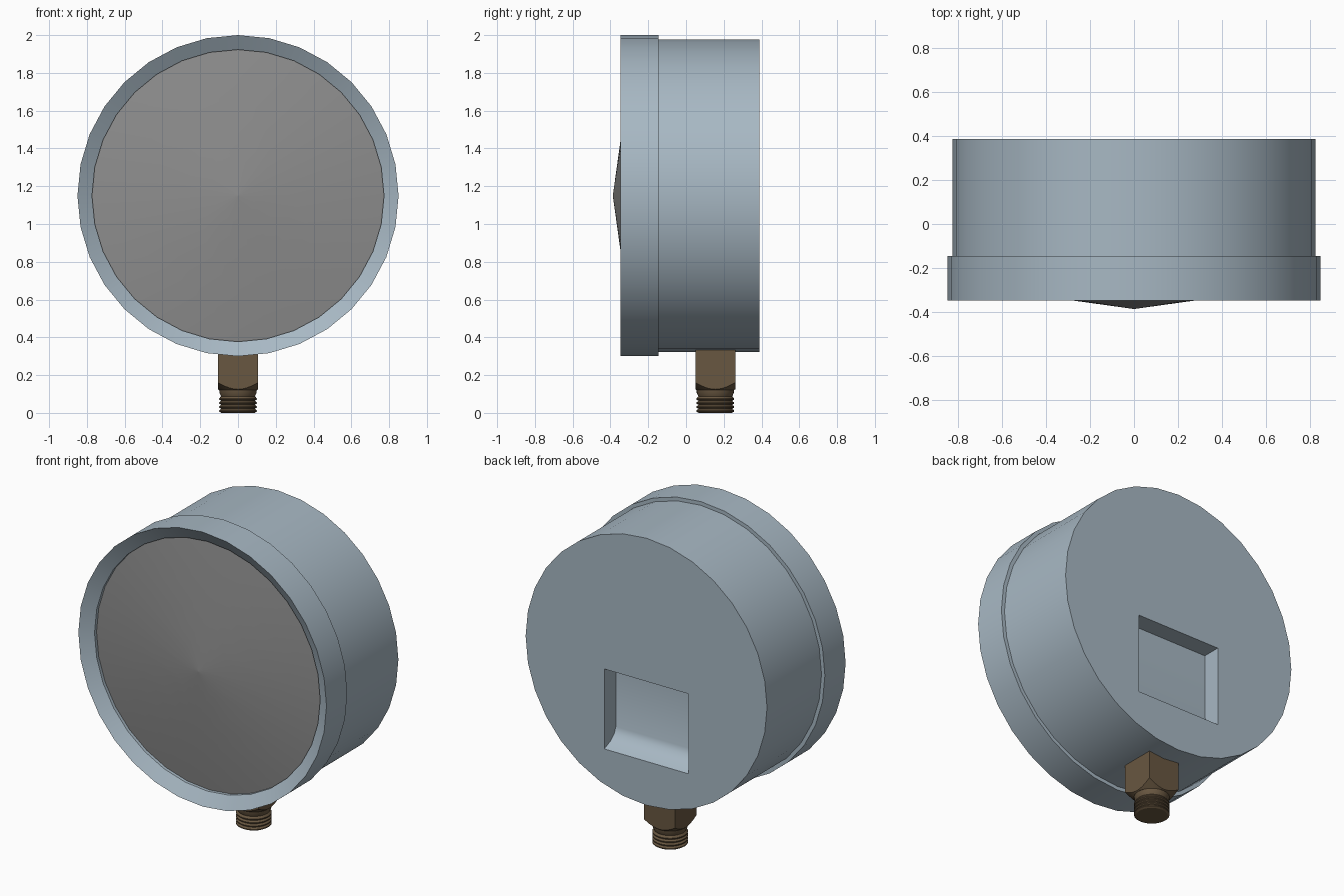
import bpy, bmesh, math

if "Cube" in bpy.data.objects:
    bpy.data.objects.remove(bpy.data.objects["Cube"])

SEG = 32
CZ = 1.15          # height of the gauge axis
STEM_Y = 0.155     # stem axis


def material(name, rgb):
    m = bpy.data.materials.new(name)
    m.diffuse_color = (*rgb, 1)
    m.use_nodes = True
    m.node_tree.nodes["Principled BSDF"].inputs["Base Color"].default_value = m.diffuse_color
    return m


steel = material("blue_grey_steel", (0.39, 0.48, 0.55))
glass = material("grey_glass", (0.27, 0.27, 0.27))
brass = material("dark_brass", (0.14, 0.095, 0.052))


def loft(name, rings, mat, caps=True, closed=False):
    """Skin a list of equal-length point rings."""
    bm = bmesh.new()
    vs = [[bm.verts.new(p) for p in ring] for ring in rings]
    pairs = list(zip(vs, vs[1:])) + ([(vs[-1], vs[0])] if closed else [])
    n = len(vs[0])
    for a, b in pairs:
        for i in range(n):
            j = (i + 1) % n
            bm.faces.new((a[i], a[j], b[j], b[i]))
    if caps and not closed:
        bm.faces.new(vs[0])
        bm.faces.new(vs[-1])
    bmesh.ops.recalc_face_normals(bm, faces=bm.faces)
    mesh = bpy.data.meshes.new(name)
    bm.to_mesh(mesh)
    bm.free()
    ob = bpy.data.objects.new(name, mesh)
    bpy.context.collection.objects.link(ob)
    mesh.materials.append(mat)
    return ob


def activate(ob):
    bpy.ops.object.select_all(action='DESELECT')
    ob.select_set(True)
    bpy.context.view_layer.objects.active = ob


def smooth(ob, deg=30):
    activate(ob)
    bpy.ops.object.shade_smooth_by_angle(angle=math.radians(deg))


ANGLES = [2 * math.pi * i / SEG for i in range(SEG)]


def ring_y(r, y):
    return [(r * math.sin(a), y, CZ + r * math.cos(a)) for a in ANGLES]


def ring_z(r, z):
    return [(r * math.sin(a), STEM_Y + r * math.cos(a), z) for a in ANGLES]


# drum case with a pocket cut in the back
case = loft("case", [ring_y(0.827, -0.16), ring_y(0.827, 0.388)], steel)
pocket = [(0.45, 1.09), (0.275, 1.09), (0.275, 0.69), (0.29, 0.655),
          (0.33, 0.62), (0.388, 0.595), (0.45, 0.575)]
cutter = loft("pocket_cutter", [[(x, y, z) for y, z in pocket] for x in (-0.288, 0.288)], steel)
cutter.hide_render = True
mod = case.modifiers.new("pocket", 'BOOLEAN')
mod.operation = 'DIFFERENCE'
mod.solver = 'EXACT'
mod.object = cutter
activate(case)
bpy.ops.object.modifier_apply(modifier=mod.name)
bpy.data.objects.remove(cutter)
smooth(case)

# bezel ring with inward sloping front
bezel = loft("bezel", [ring_y(r, y) for r, y in
                       [(0.773, -0.25), (0.773, -0.30), (0.85, -0.348), (0.85, -0.145), (0.773, -0.145)]],
             steel, closed=True)
smooth(bezel)

# shallow conical window
window = loft("window", [ring_y(0.773, -0.28), ring_y(0.003, -0.387)], glass)
smooth(window)

# square wrench block, lower corners turned to a cone
HALF = 0.106


def square_r(a):
    return HALF / max(abs(math.sin(a)), abs(math.cos(a)))


def square_ring(height):
    return [(square_r(a) * math.sin(a), STEM_Y + square_r(a) * math.cos(a), height(square_r(a)))
            for a in ANGLES]


block = loft("wrench_block", [square_ring(lambda r: 0.36),
                              square_ring(lambda r: 0.125 + (r - HALF) * 0.8),
                              ring_z(0.1, 0.12)], brass)
smooth(block)

# threaded end
profile = [(0.1, 0.125), (0.098, 0.105), (0.09, 0.088)]
for k in range(4):
    z = 0.076 - 0.021 * k
    profile += [(0.1, z), (0.1, z - 0.006), (0.09, z - 0.011), (0.09, z - 0.013)]
profile[-2:] = [(0.088, 0.0)]
thread = loft("threaded_end", [ring_z(r, z) for r, z in profile], brass)
smooth(thread)
